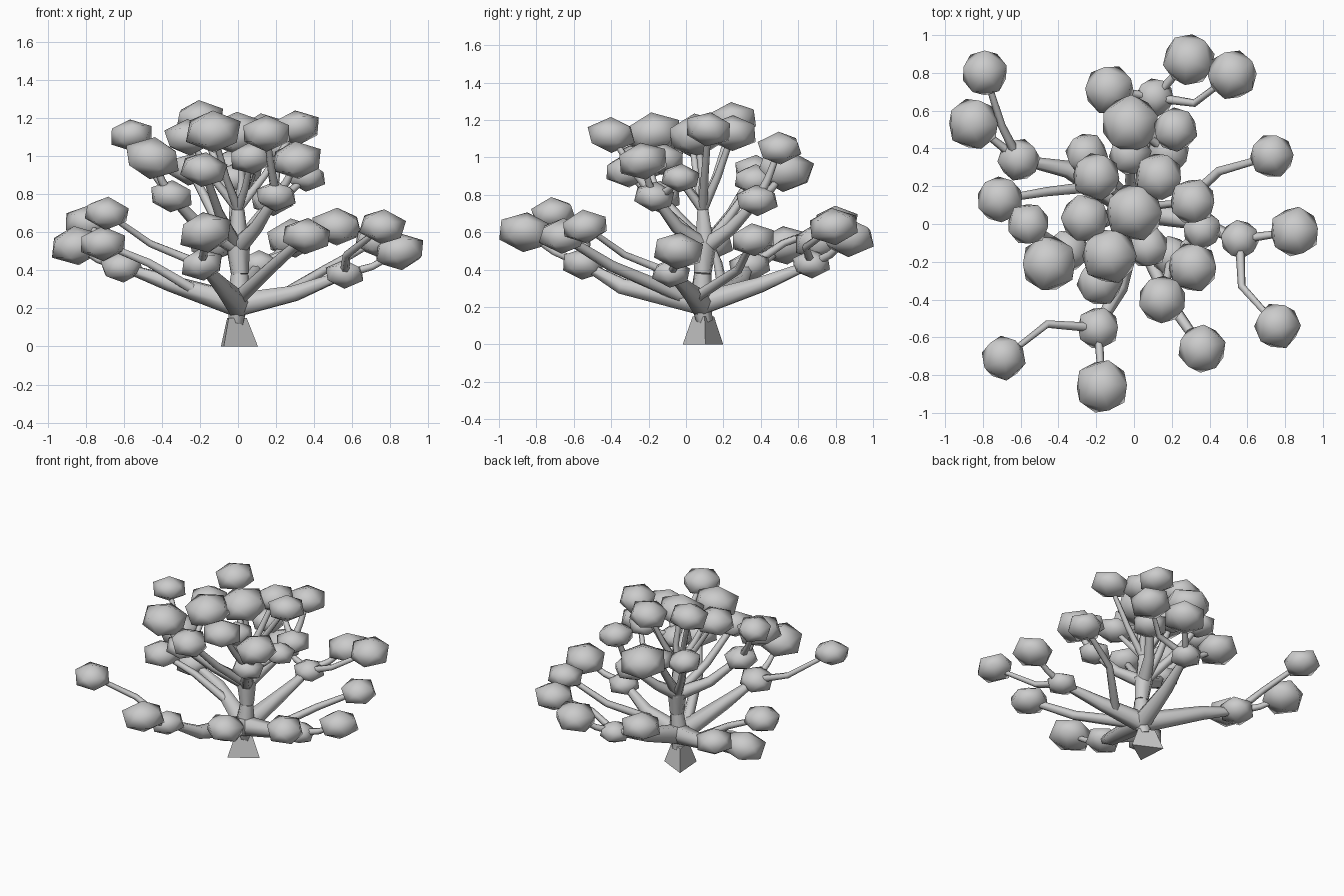
import bpy
import bmesh
import math
import random
from mathutils import Matrix, Vector

random.seed(4)

cube = bpy.data.objects.get("Cube")
if cube:
    bpy.data.objects.remove(cube, do_unlink=True)

grey = bpy.data.materials.new("plain grey")
grey.use_nodes = True
colour = (0.6, 0.6, 0.6, 1)
grey.diffuse_color = colour
grey.node_tree.nodes["Principled BSDF"].inputs["Base Color"].default_value = colour


def add_object(name, mesh, smooth=True):
    obj = bpy.data.objects.new(name, mesh)
    bpy.context.scene.collection.objects.link(obj)
    mesh.materials.clear()
    mesh.materials.append(grey)
    for face in mesh.polygons:
        face.use_smooth = smooth
    return obj


def foliage(name, x, y, z, radius):
    """Squashed low-poly ball, spun and tipped a little."""
    bm = bmesh.new()
    bmesh.ops.create_icosphere(bm, subdivisions=1, radius=1)
    place = (Matrix.Translation((x, y, z))
             @ Matrix.Rotation(random.uniform(-0.15, 0.15), 4, "X")
             @ Matrix.Rotation(random.uniform(-0.15, 0.15), 4, "Y")
             @ Matrix.Rotation(random.uniform(0, math.tau), 4, "Z")
             @ Matrix.Diagonal((radius * 1.12, radius * 1.12, radius * 0.77, 1)))
    bm.transform(place)
    mesh = bpy.data.meshes.new(name)
    bm.to_mesh(mesh)
    bm.free()
    add_object(name, mesh)
    return Vector((x, y, z))


def branch(name, points, thick, thin):
    """Tapering tube along a path, turned into a mesh."""
    curve = bpy.data.curves.new(name, "CURVE")
    curve.dimensions = "3D"
    curve.bevel_depth = 1
    curve.bevel_resolution = 1
    curve.use_fill_caps = True
    spline = curve.splines.new("POLY")
    spline.points.add(len(points) - 1)
    for i, (spot, co) in enumerate(zip(spline.points, points)):
        spot.co = (*co, 1)
        spot.radius = thick + (thin - thick) * i / (len(points) - 1)
    helper = bpy.data.objects.new(name + "_path", curve)
    mesh = bpy.data.meshes.new_from_object(helper)
    mesh.name = name
    bpy.data.objects.remove(helper)
    bpy.data.curves.remove(curve)
    add_object(name, mesh)


def twigs(name, start, tips, thick=0.026):
    """One twig with a foliage ball for each tip; a tip may have an elbow."""
    start = Vector(start)
    for i, (ball, elbow) in enumerate(tips):
        end = foliage(f"{name}_foliage_{i}", *ball)
        if elbow is None:
            elbow = start.lerp(end, 0.5) - Vector((0, 0, 0.02))
        branch(f"{name}_twig_{i}", [start, elbow, end], thick, thick * 0.6)


def limb(name, root, elbow, ball, tips, thick=0.07):
    """A main limb ending in a small ball, from which twigs fork."""
    fork = foliage(name + "_fork_foliage", *ball)
    branch(name + "_limb", [root, elbow, fork], thick, 0.024)
    twigs(name, fork, tips)


# Trunk foot: a flat-sided, three-cornered flare
bm = bmesh.new()
rings = []
for radius, height in ((0.125, 0), (0.066, 0.15)):
    rings.append([bm.verts.new((radius * math.cos(a) - 0.02,
                                radius * math.sin(a) + 0.095, height))
                  for a in (math.radians(4 + 120 * k) for k in range(3))])
bottom, top = rings
bm.faces.new(bottom[::-1])
bm.faces.new(top)
for k in range(3):
    n = (k + 1) % 3
    bm.faces.new((bottom[k], bottom[n], top[n], top[k]))
foot = bpy.data.meshes.new("trunk_foot")
bm.to_mesh(foot)
bm.free()
add_object("trunk_foot", foot, smooth=False)

# Trunk: swellings where the limbs leave, joined by a stem
low = (0, 0.08, 0.22)
waist = (0.01, 0.09, 0.38)
crown = (0, 0.1, 0.52)
stem_top = (0, 0.09, 0.72)
branch("trunk_swelling", [(-0.01, 0.1, 0.12), low, (0, 0.09, 0.27)], 0.042, 0.075)
branch("trunk", [low, waist], 0.065, 0.048)
branch("crown_swelling", [waist, (0, 0.1, 0.54)], 0.048, 0.066)
branch("upper_stem", [crown, stem_top], 0.058, 0.034)

# Low spreading limbs
limb("front", low, (-0.08, -0.34, 0.31), (-0.19, -0.55, 0.43, 0.11), [
    ((-0.17, -0.86, 0.6, 0.14), None),
    ((-0.69, -0.71, 0.7, 0.115), (-0.46, -0.53, 0.54)),
])
limb("left", low, (0.3, 0.02, 0.28), (0.56, -0.08, 0.38, 0.1), [
    ((0.85, -0.04, 0.5, 0.13), None),
    ((0.76, -0.54, 0.63, 0.12), (0.57, -0.33, 0.48)),
])
limb("right", low, (-0.35, 0.29, 0.33), (-0.61, 0.34, 0.42, 0.11), [
    ((-0.79, 0.8, 0.65, 0.12), (-0.7, 0.52, 0.54)),
    ((-0.85, 0.53, 0.53, 0.135), None),
])
limb("back", low, (0.05, 0.4, 0.32), (0.11, 0.67, 0.43, 0.1), [
    ((0.29, 0.87, 0.57, 0.135), None),
    ((0.52, 0.79, 0.63, 0.13), (0.32, 0.64, 0.52)),
    ((-0.13, 0.71, 0.55, 0.13), None),
])

# Side shoots of the low limbs
twigs("left_shoot", (0.2, 0.05, 0.25),
      [((0.73, 0.36, 0.56, 0.115), (0.45, 0.28, 0.4))], 0.03)
twigs("right_shoot", (-0.2, 0.2, 0.28),
      [((-0.71, 0.13, 0.54, 0.12), (-0.47, 0.17, 0.44))], 0.03)
twigs("front_shoot", (0, 0, 0.25),
      [((0.36, -0.66, 0.58, 0.125), (0.18, -0.4, 0.42))], 0.04)

# Crown limbs
limb("crown_left", crown, (0.1, -0.05, 0.63), (0.2, -0.17, 0.79, 0.105), [
    ((0.15, -0.4, 1.12, 0.125), None),
    ((0.31, -0.23, 0.98, 0.13), None),
    ((0.36, -0.03, 0.89, 0.1), None),
], 0.048)
limb("crown_right", crown, (-0.2, 0, 0.63), (-0.35, -0.14, 0.79, 0.11), [
    ((-0.45, -0.21, 0.99, 0.145), None),
    ((-0.56, 0, 1.11, 0.11), None),
], 0.048)
limb("crown_back", crown, (0.07, 0.24, 0.62), (0.18, 0.38, 0.77, 0.11), [
    ((-0.02, 0.53, 0.93, 0.15), None),
    ((0.22, 0.5, 1.05, 0.115), None),
], 0.048)

# Upright shoots filling the crown
twigs("crown_side", crown, [
    ((-0.18, -0.31, 0.93, 0.12), (-0.1, -0.1, 0.7)),
    ((-0.25, 0.37, 0.93, 0.11), (-0.13, 0.24, 0.7)),
    ((-0.02, 0.37, 0.88, 0.11), (-0.02, 0.23, 0.68)),
], 0.034)
twigs("crown_top", stem_top, [
    ((-0.2, 0.25, 1.2, 0.125), (-0.09, 0.16, 0.9)),
    ((0.13, 0.25, 1.13, 0.125), (0.06, 0.17, 0.9)),
    ((0, 0.06, 1.12, 0.15), (0.02, 0.09, 0.88)),
    ((0.31, 0.12, 1.15, 0.12), (0.14, 0.1, 0.9)),
    ((-0.26, 0.03, 1.1, 0.125), (-0.12, 0.06, 0.87)),
    ((-0.13, -0.17, 1.13, 0.145), (-0.06, -0.02, 0.88)),
    ((0.07, -0.12, 0.99, 0.11), (0.04, 0, 0.84)),
], 0.026)
